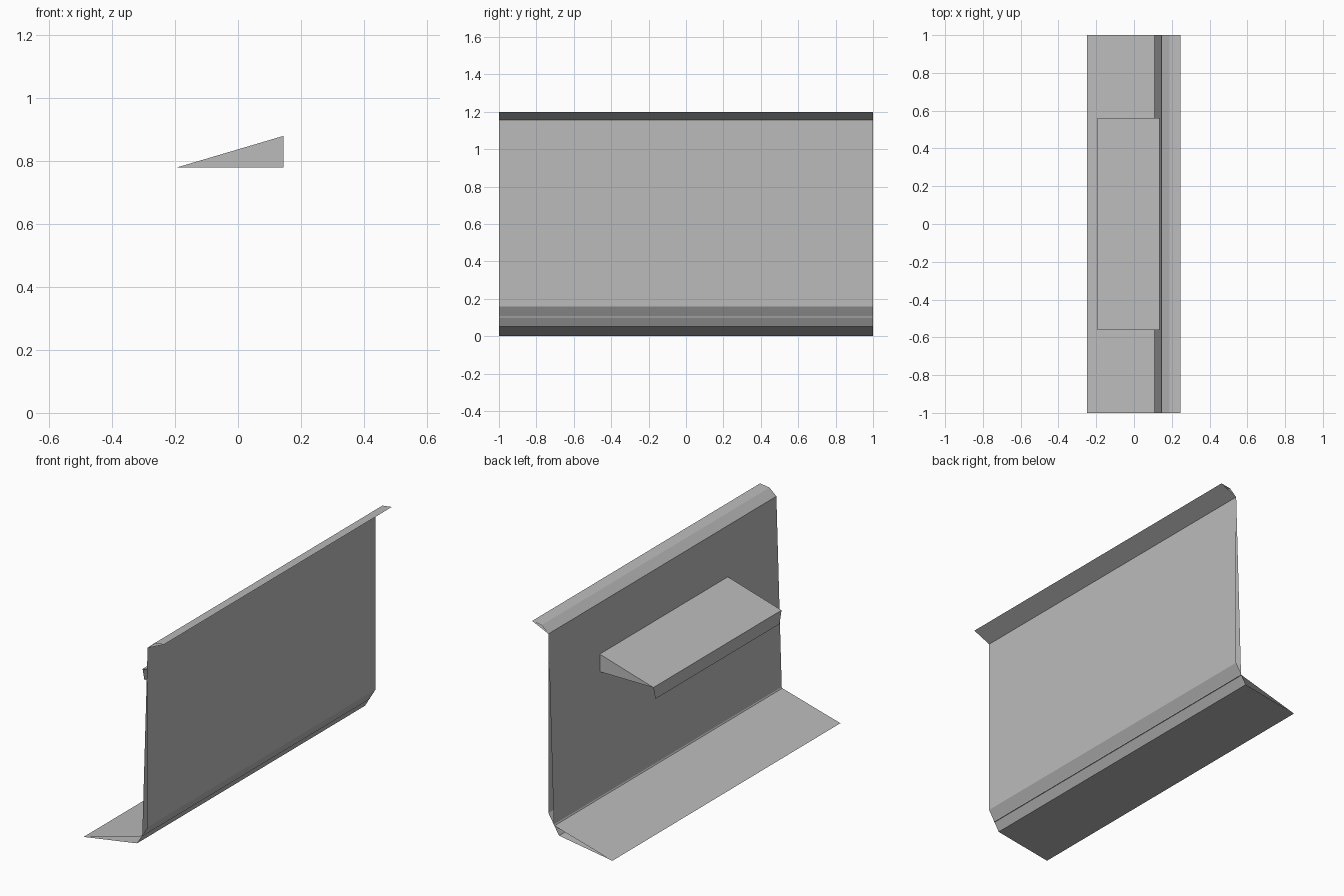
import bpy
import bmesh

cube = bpy.data.objects.get("Cube")
if cube:
    bpy.data.objects.remove(cube, do_unlink=True)

grey = bpy.data.materials.new("plain_grey")
grey.use_nodes = True
grey.diffuse_color = (0.5, 0.5, 0.5, 1)
grey.node_tree.nodes["Principled BSDF"].inputs["Base Color"].default_value = (0.5, 0.5, 0.5, 1)


def extrude_profile(name, profile, half_length, capped=False):
    """Sweep a closed x-z profile along y, with open or capped ends."""
    bm = bmesh.new()
    front = [bm.verts.new((x, -half_length, z)) for x, z in profile]
    back = [bm.verts.new((x, half_length, z)) for x, z in profile]
    count = len(profile)
    for i in range(count):
        j = (i + 1) % count
        bm.faces.new((front[i], front[j], back[j], back[i]))
    if capped:
        bm.faces.new(front[::-1])
        bm.faces.new(back)
    return finish(name, bm)


def finish(name, bm):
    mesh = bpy.data.meshes.new(name)
    # Profiles run anticlockwise seen from the front, so faces point outward
    bm.to_mesh(mesh)
    bm.free()
    mesh.materials.append(grey)
    obj = bpy.data.objects.new(name, mesh)
    bpy.context.collection.objects.link(obj)
    return obj


# Hollow tapering wall with its sloping foot, open at both ends
wall_top = (0.145, 1.155)
extrude_profile("wall_and_foot", [
    (-0.248, 0), (0.08, 0.052), (0.145, 0.16), wall_top, (0.112, 0.10)], 1)

# Thin bent lip leaning outward along the top of the wall
extrude_profile("top_lip", [wall_top, (0.245, 1.2), (0.187, 1.192)], 1)

# Wedge-shaped shelf on the inner side
shelf_edge = (-0.193, 0.78)
extrude_profile("shelf", [shelf_edge, (0.145, 0.78), (0.145, 0.88)], 0.562, True)

# Single-sheet trim hanging from the shelf edge, slightly narrower at the bottom
bm = bmesh.new()
x, z = shelf_edge
bm.faces.new([bm.verts.new((x, y, h)) for y, h in (
    (0.562, z), (0.545, 0.71), (-0.545, 0.71), (-0.562, z))])
finish("shelf_trim", bm)
